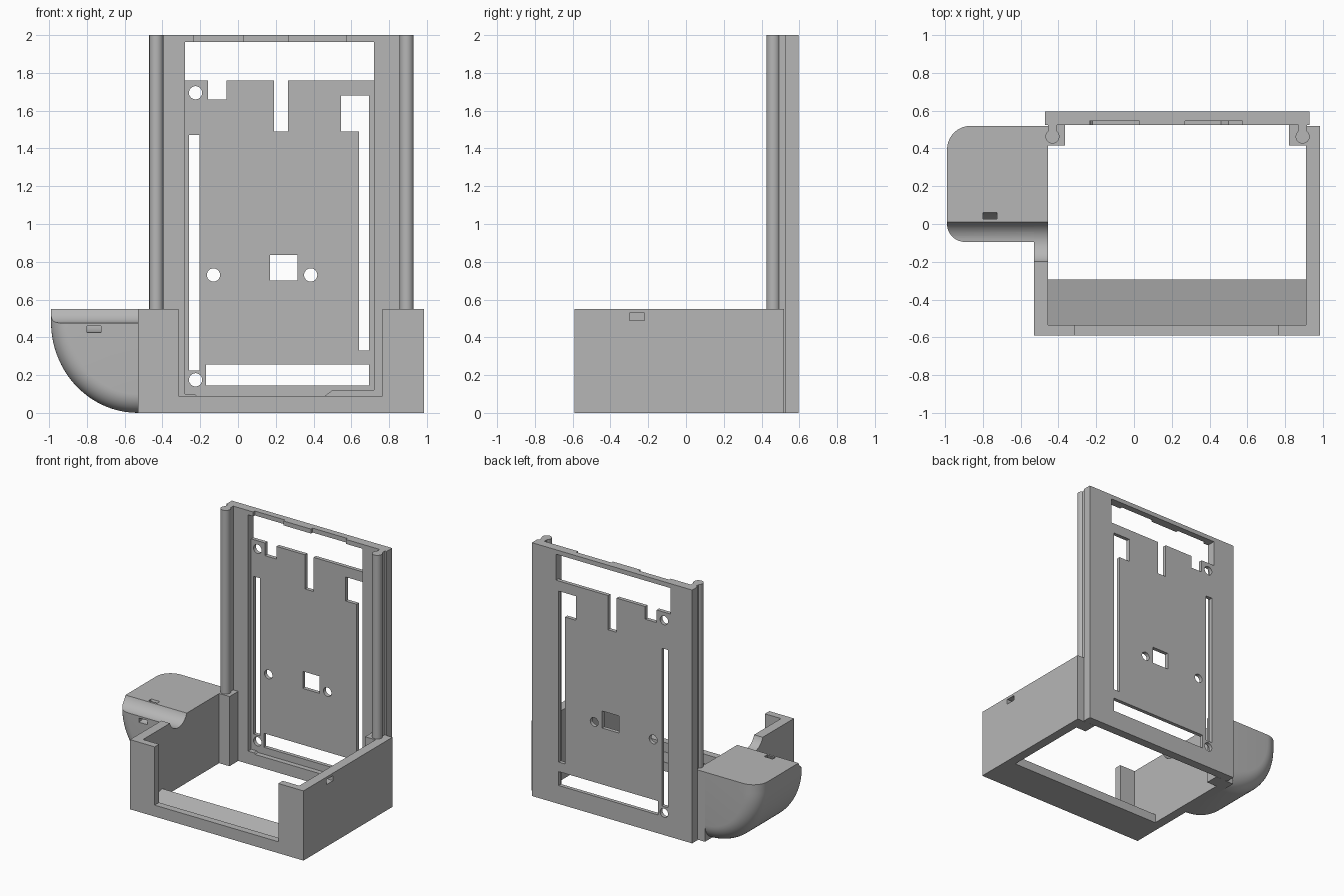
import bpy, bmesh
from math import sin, cos, pi, radians, sqrt
from mathutils import Vector

if "Cube" in bpy.data.objects:
    bpy.data.objects.remove(bpy.data.objects["Cube"], do_unlink=True)

grey = bpy.data.materials.new("plain grey")
grey.use_nodes = True
grey.diffuse_color = (0.47, 0.47, 0.47, 1)
grey.node_tree.nodes["Principled BSDF"].inputs["Base Color"].default_value = (0.47, 0.47, 0.47, 1)


def finish(name, bm):
    bmesh.ops.recalc_face_normals(bm, faces=bm.faces[:])
    mesh = bpy.data.meshes.new(name)
    bm.to_mesh(mesh)
    bm.free()
    mesh.materials.append(grey)
    obj = bpy.data.objects.new(name, mesh)
    bpy.context.collection.objects.link(obj)
    return obj


def prism(name, points, axis, lo, hi):
    """Extrude a 2D outline along one axis from lo to hi."""
    def place(p, h):
        return {"x": (h, *p), "y": (p[0], h, p[1]), "z": (*p, h)}[axis]
    bm = bmesh.new()
    face = bm.faces.new([bm.verts.new(place(p, lo)) for p in points])
    ext = bmesh.ops.extrude_face_region(bm, geom=[face])
    verts = [v for v in ext["geom"] if isinstance(v, bmesh.types.BMVert)]
    shift = Vector(place((0, 0), hi - lo))
    bmesh.ops.translate(bm, verts=verts, vec=shift)
    return finish(name, bm)


def rect(x0, x1, y0, y1):
    return [(x0, y0), (x1, y0), (x1, y1), (x0, y1)]


def arc(cx, cy, r, a0, a1, n):
    return [(cx + r * cos(radians(a0 + (a1 - a0) * i / n)),
             cy + r * sin(radians(a0 + (a1 - a0) * i / n))) for i in range(n + 1)]


def circle(cx, cy, r):
    return arc(cx, cy, r, 0, 360, 32)[:-1]


def select(obj):
    bpy.ops.object.select_all(action="DESELECT")
    obj.select_set(True)
    bpy.context.view_layer.objects.active = obj


def cut(obj, outline, axis, lo, hi):
    cutter = prism("cutter", outline, axis, lo, hi)
    cutter.hide_render = True
    mod = obj.modifiers.new("cut", "BOOLEAN")
    mod.operation, mod.solver, mod.object = "DIFFERENCE", "EXACT", cutter
    select(obj)
    bpy.ops.object.modifier_apply(modifier=mod.name)
    bpy.data.objects.remove(cutter, do_unlink=True)


def smooth(obj):
    select(obj)
    bpy.ops.object.shade_smooth_by_angle(angle=radians(30))


TOP = 0.55

# Back panel with a shallow recess and openings
panel = prism("back_panel", rect(-0.47, 0.93, 0, 2), "y", 0.525, 0.595)
recess = [(-0.28, 0.1), (-0.23, 0.1), (-0.22, 0.09), (0.46, 0.09), (0.5, 0.12),
          (0.72, 0.12), (0.72, 1.965), (-0.28, 1.965)]
cut(panel, recess, "y", 0.5, 0.565)
openings = [
    rect(-0.28, 0.72, 1.76, 1.965),                      # top window
    rect(-0.16, -0.06, 1.66, 1.8),                       # notches below it
    rect(0.19, 0.265, 1.49, 1.8),
    rect(-0.26, -0.205, 0.225, 1.47),                    # left slit
    rect(-0.17, 0.695, 0.145, 0.255),                    # bottom slot
    rect(0.17, 0.315, 0.7, 0.835),                       # square hole
    [(0.545, 1.49), (0.64, 1.49), (0.64, 0.33), (0.695, 0.33), (0.695, 1.68), (0.545, 1.68)],
]
openings += [circle(x, z, 0.035) for x, z in
             [(-0.225, 1.695), (-0.13, 0.73), (0.385, 0.73), (-0.225, 0.175)]]
for outline in openings:
    cut(panel, outline, "y", 0.5, 0.62)
for x0, x1 in [(-0.235, 0.03), (0.27, 0.575)]:           # top rim notches
    cut(panel, rect(x0, x1, 1.95, 2.05), "y", 0.5, 0.545)
smooth(panel)

# Keyhole rails on the panel and the corner blocks that hold them
for side, cx, x0, x1 in [("right", -0.432, -0.455, -0.365), ("left", 0.893, 0.82, 0.91)]:
    outline = [(cx - 0.023, 0.526)] + arc(cx, 0.463, 0.037, 128, 412, 28) + [(cx + 0.023, 0.526)]
    smooth(prism(side + "_rail", outline, "z", 0, 2))
    prism(side + "_corner_block", rect(x0, x1, 0.415, 0.524), "z", 0, TOP)

# Base tray: notched front wall, side walls, sloped ledge
prism("front_wall", [(-0.53, 0), (0.985, 0), (0.985, TOP), (0.765, TOP), (0.765, 0.09),
                     (-0.315, 0.09), (-0.315, TOP), (-0.53, TOP)], "y", -0.59, -0.535)
left_wall = prism("left_wall", rect(-0.535, 0.52, 0, TOP), "x", 0.91, 0.985)
right_wall = prism("right_wall", rect(-0.535, 0.52, 0, TOP), "x", -0.53, -0.455)
prism("front_ledge", [(-0.535, 0), (-0.295, 0), (-0.295, 0.07), (-0.535, 0.015)],
      "x", -0.455, 0.91)
cut(left_wall, rect(-0.3, -0.22, 0.49, 0.53), "x", 0.88, 1.02)

# Rounded side pod, lofted along y with rounded ends
Y0, Y1, CX, CZ, R = -0.095, 0.52, -0.53, 0.48, 0.46
R_FRONT, R_BACK, N = 0.095, 0.125, 10
stations = [(Y0 + R_FRONT * (1 - cos(pi / 2 * i / N)), R_FRONT * (1 - sin(pi / 2 * i / N)))
            for i in range(N + 1)]
stations += [(Y1 - R_BACK * (1 - cos(pi / 2 * i / N)), R_BACK * (1 - sin(pi / 2 * i / N)))
             for i in range(N, -1, -1)]
bm = bmesh.new()
rings = []
for y, inset in stations:
    r = R - inset
    ring = [(CX, TOP), (CX - r, TOP)]
    ring += [(px, CZ + (pz - CZ) * CZ / R) for px, pz in arc(CX, CZ, r, 180, 270, 32)]
    rings.append([bm.verts.new((px, y, pz)) for px, pz in ring])
for a, b in zip(rings, rings[1:]):
    for i in range(len(a)):
        j = (i + 1) % len(a)
        bm.faces.new((a[i], a[j], b[j], b[i]))
bm.faces.new(rings[0])
bm.faces.new(rings[-1])
pod = finish("side_pod", bm)

# Rounded groove across the pod and wall, with a curved strap tunnel below it
GY, GZ = -0.095, 0.586
for part in (pod, right_wall):
    cut(part, arc(GY, GZ, 0.111, 0, 360, 64)[:-1], "x", -1.1, -0.4)
tunnel = arc(GY, GZ, 0.127, -105, 10, 20) + arc(GY, GZ, 0.16, 10, -105, 20)
cut(pod, tunnel, "x", -0.8, -0.725)
smooth(pod)
smooth(right_wall)
